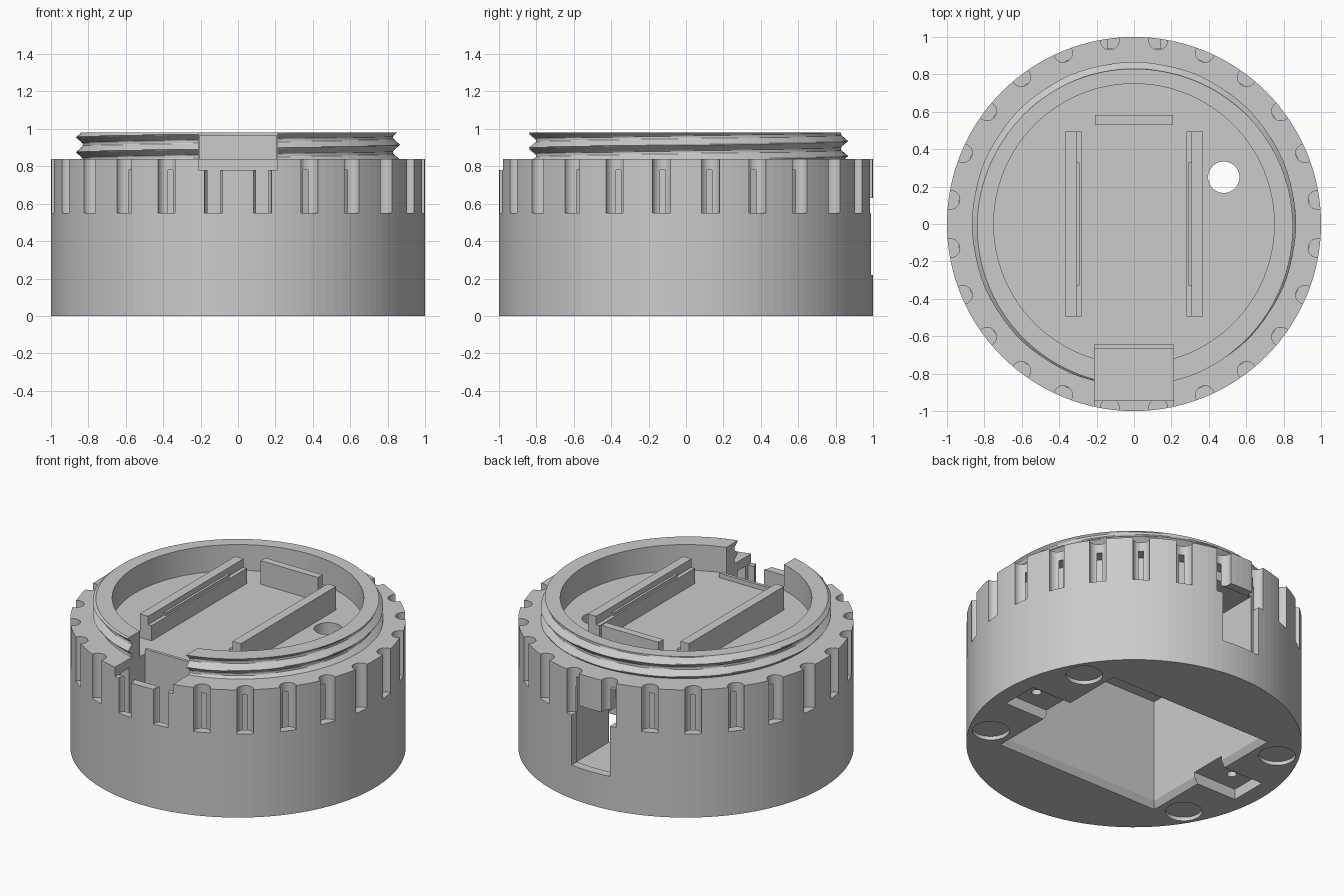
import bpy, bmesh, math
from mathutils import Matrix, Vector

cube = bpy.data.objects.get("Cube")
if cube:
    bpy.data.objects.remove(cube, do_unlink=True)

grey = bpy.data.materials.new("plain_grey")
grey.use_nodes = True
grey.diffuse_color = (0.6, 0.6, 0.6, 1)
grey.node_tree.nodes["Principled BSDF"].inputs["Base Color"].default_value = (0.6, 0.6, 0.6, 1)


def finish(bm, name):
    bmesh.ops.recalc_face_normals(bm, faces=bm.faces[:])
    mesh = bpy.data.meshes.new(name)
    bm.to_mesh(mesh)
    bm.free()
    mesh.materials.append(grey)
    obj = bpy.data.objects.new(name, mesh)
    bpy.context.scene.collection.objects.link(obj)
    return obj


def add_box(bm, x0, x1, y0, y1, z0, z1):
    size = Matrix.Diagonal((x1 - x0, y1 - y0, z1 - z0, 1))
    mid = Matrix.Translation(Vector((x0 + x1, y0 + y1, z0 + z1)) / 2)
    return bmesh.ops.create_cube(bm, size=1, matrix=mid @ size)["verts"]


def add_cylinder(bm, x, y, r, z0, z1, sides=32):
    bmesh.ops.create_cone(bm, cap_ends=True, segments=sides, radius1=r, radius2=r,
                          depth=z1 - z0, matrix=Matrix.Translation((x, y, (z0 + z1) / 2)))


def cut(target, bm):
    cutter = finish(bm, "cutter")
    cutter.hide_render = True
    mod = target.modifiers.new("cut", 'BOOLEAN')
    mod.operation = 'DIFFERENCE'
    mod.solver = 'EXACT'
    mod.object = cutter
    bpy.context.view_layer.objects.active = target
    bpy.ops.object.modifier_apply(modifier=mod.name)
    bpy.data.objects.remove(cutter, do_unlink=True)


def cut_box(target, *bounds):
    bm = bmesh.new()
    add_box(bm, *bounds)
    cut(target, bm)


# Housing: closed lathe with a helical thread around the neck
SEGMENTS, ROWS = 128, 28
RIM, TOP, FLOOR, PITCH = 0.84, 0.98, 0.81, 0.08


def thread_radius(angle, z):
    turn = (z - 0.915) / PITCH - angle / math.tau
    away = abs(turn - round(turn)) * 2
    return 0.83 + 0.037 * max(0, 1 - away * 1.25)


def lathe(bm, levels):
    rings = []
    for radius, z in levels:
        ring = []
        for i in range(SEGMENTS):
            a = math.tau * i / SEGMENTS
            r = radius or thread_radius(a, z)
            ring.append(bm.verts.new((r * math.cos(a), r * math.sin(a), z)))
        rings.append(ring)
    for low, high in zip(rings, rings[1:]):
        for i in range(SEGMENTS):
            j = (i + 1) % SEGMENTS
            bm.faces.new((low[i], low[j], high[j], high[i]))
    return rings


heights = [RIM + (TOP - RIM) * i / ROWS for i in range(ROWS + 1)]
bm = bmesh.new()
rings = lathe(bm, [(1, 0), (1, RIM)] + [(None, z) for z in heights] + [(0.75, TOP), (0.75, FLOOR)])
bm.faces.new(rings[0][::-1])
bm.faces.new(rings[-1])
housing = finish(bm, "housing")

# Hollow ring behind the outer wall, which the grip scallops just break into
bm = bmesh.new()
lathe(bm, [(0.86, 0.17), (0.943, 0.17), (0.943, 0.78), (0.86, 0.78), (0.86, 0.17)])
bmesh.ops.remove_doubles(bm, verts=bm.verts[:], dist=0.0001)
cut(housing, bm)

bm = bmesh.new()
for i in range(24):
    a = math.radians(7.5 + 15 * i)
    add_cylinder(bm, 0.99 * math.cos(a), 0.99 * math.sin(a), 0.05, 0.55, 0.9, 24)
cut(housing, bm)

# Front notch through the neck, lowered outer wall, and the shaft behind it
cut_box(housing, -0.21, 0.21, -1.0, -0.6, 0.838, 1.1)
cut_box(housing, -0.21, 0.21, -1.1, -0.93, 0.78, 1.1)
cut_box(housing, -0.21, 0.21, -0.945, -0.665, 0.165, 1.1)

# Square cavity with a chamfered mouth
cut_box(housing, -0.575, 0.575, -0.5, 0.5, -0.1, 0.72)
bm = bmesh.new()
for v in add_box(bm, -0.65, 0.65, -0.575, 0.575, -0.08, 0.04):
    if v.co.z > 0:
        v.co.x *= 0.575 / 0.65
        v.co.y *= 0.5 / 0.575
cut(housing, bm)

# Shallow foot sockets
bm = bmesh.new()
for sx in (-1, 1):
    for sy in (-1, 1):
        add_cylinder(bm, sx * 0.75, sy * 0.433, 0.11, -0.1, 0.025)
cut(housing, bm)

# Screw tab recesses
tabs, screws = bmesh.new(), bmesh.new()
for s in (-1, 1):
    add_box(tabs, min(s * 0.5, s * 0.89), max(s * 0.5, s * 0.89), -0.125, 0.125, -0.1, 0.07)
    add_cylinder(screws, s * 0.76, 0, 0.03, 0.02, 0.3, 20)
cut(housing, tabs)
cut(housing, screws)

# Back chamber, its port in the outer wall, and the round cable hole
cut_box(housing, -0.21, 0.21, 0.45, 0.935, 0.165, 0.719)
cut_box(housing, -0.14, 0.14, 0.8, 1.1, 0.22, 0.63)
bm = bmesh.new()
add_cylinder(bm, 0.48, 0.25, 0.084, 0.65, 0.9, 40)
cut(housing, bm)

# Thin wall between the shaft and the recessed floor
bm = bmesh.new()
add_box(bm, -0.21, 0.21, -0.665, -0.645, 0.76, RIM)
finish(bm, "shaft_wall")

# Board rails with an inner shelf, and the back stop
for s, side in ((1, "left"), (-1, "right")):
    bm = bmesh.new()
    for inner, outer, half, top in ((0.307, 0.368, 0.495, 0.965),
                                    (0.282, 0.308, 0.495, 0.91),
                                    (0.292, 0.31, 0.33, 0.93)):
        xs = sorted((s * inner, s * outer))
        add_box(bm, xs[0], xs[1], -half, half, FLOOR - 0.01, top)
    finish(bm, side + "_rail")

bm = bmesh.new()
add_box(bm, -0.208, 0.208, 0.533, 0.582, FLOOR - 0.01, 0.965)
finish(bm, "back_stop")
